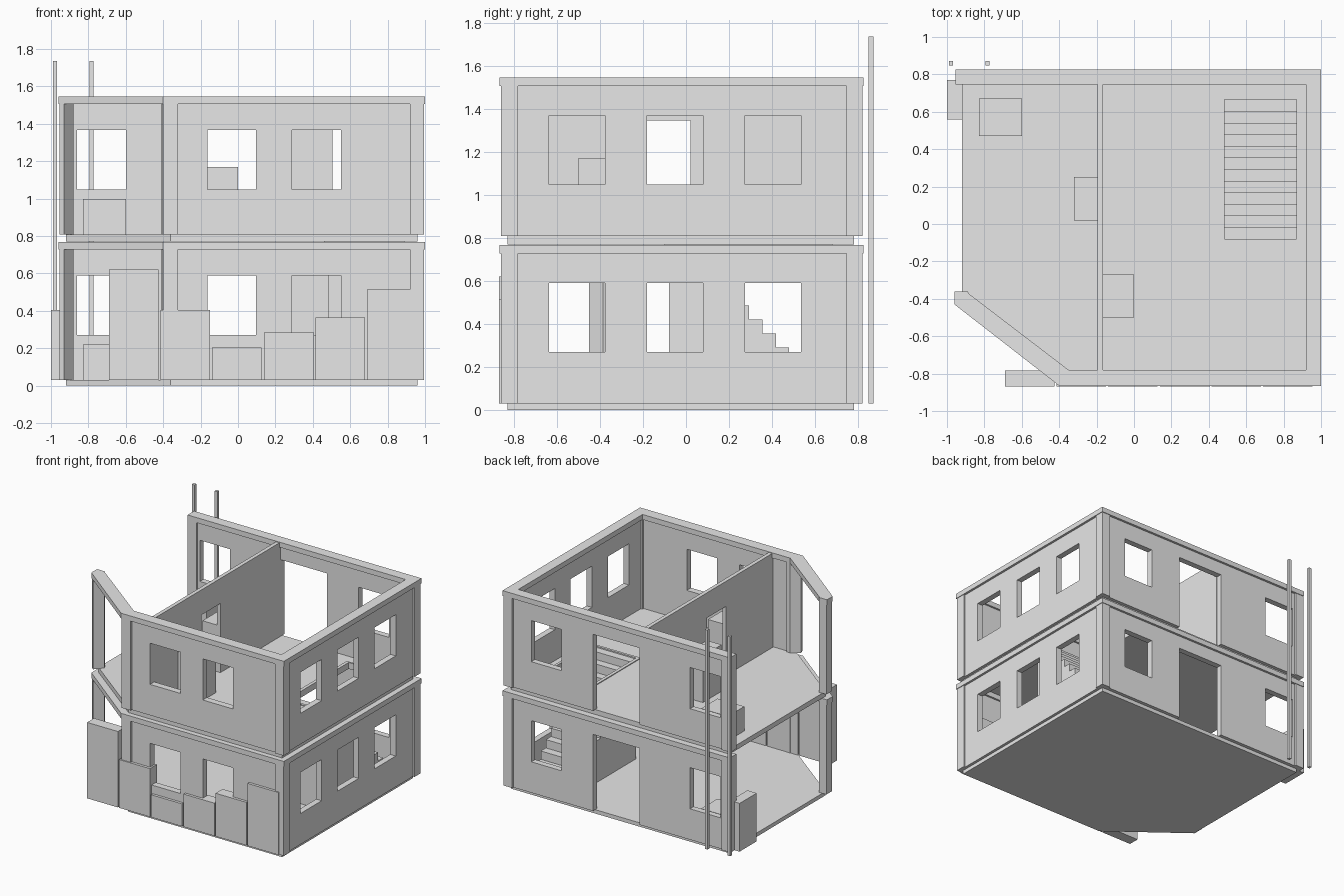
import bpy
import bmesh

cube = bpy.data.objects.get("Cube")
if cube:
    bpy.data.objects.remove(cube, do_unlink=True)

grey = bpy.data.materials.new("plain_grey")
grey.use_nodes = True
grey.diffuse_color = (0.8, 0.8, 0.8, 1)
grey.node_tree.nodes["Principled BSDF"].inputs["Base Color"].default_value = (0.8, 0.8, 0.8, 1)


def prism(bm, outline, z0, z1):
    """Extrude a flat outline from z0 to z1."""
    low = [bm.verts.new((x, y, z0)) for x, y in outline]
    high = [bm.verts.new((x, y, z1)) for x, y in outline]
    bm.faces.new(low)
    bm.faces.new(high)
    for i in range(len(outline)):
        j = (i + 1) % len(outline)
        bm.faces.new((low[i], low[j], high[j], high[i]))


def rect(x0, x1, y0, y1):
    return [(x0, y0), (x1, y0), (x1, y1), (x0, y1)]


def make(name, solids):
    """One object from a list of (outline, z0, z1)."""
    bm = bmesh.new()
    for outline, z0, z1 in solids:
        prism(bm, outline, z0, z1)
    bmesh.ops.recalc_face_normals(bm, faces=bm.faces)
    mesh = bpy.data.meshes.new(name)
    bm.to_mesh(mesh)
    bm.free()
    mesh.materials.append(grey)
    obj = bpy.data.objects.new(name, mesh)
    bpy.context.collection.objects.link(obj)
    return obj


def box(name, x0, x1, y0, y1, z0, z1):
    return make(name, [(rect(x0, x1, y0, y1), z0, z1)])


def cut(obj, solids):
    """Cut openings out of an object."""
    cutter = make("cutter", solids)
    cutter.hide_render = True
    mod = obj.modifiers.new("openings", "BOOLEAN")
    mod.operation = "DIFFERENCE"
    mod.solver = "EXACT"
    mod.object = cutter
    bpy.context.view_layer.objects.active = obj
    bpy.ops.object.modifier_apply(modifier=mod.name)
    bpy.data.objects.remove(cutter, do_unlink=True)


# Outer and inner lines of the wall frame
L, R, F, B = -0.955, 0.995, -0.86, 0.82
RI, FI, BI = 0.92, -0.78, 0.745
SLAB = [(-0.92, 0.78), (0.96, 0.78), (0.96, -0.83), (-0.36, -0.83), (-0.92, -0.4)]
STAIR_HOLE = rect(0.485, 0.87, -0.08, 0.665)

posts = {
    "front_right_post": rect(RI, R, F, FI),
    "back_right_post": rect(RI, R, BI, B),
    "back_left_post": rect(L, -0.88, BI, B),
    "front_corner_post": [(-0.40, F), (-0.32, F), (-0.32, FI), (-0.35, FI), (-0.41, -0.825)],
    "side_corner_post": [(L, -0.36), (L, -0.43), (-0.93, -0.45), (-0.88, -0.385), (-0.89, -0.36)],
}
beams = {
    "front_beam": rect(-0.37, 1.0, F - 0.005, FI),
    "right_beam": rect(RI, 1.0, FI, BI),
    "back_beam": rect(L, 1.0, BI, B + 0.005),
    "diagonal_beam": [(-0.96, -0.36), (-0.96, -0.43), (-0.40, -0.865),
                      (-0.37, -0.865), (-0.35, FI), (-0.88, -0.375), (-0.89, -0.36)],
}

for storey, base in (("lower", 0.03), ("upper", 0.808)):
    slab_low = 0 if storey == "lower" else 0.77
    sill, head, door_head, beam_low, top = (base + h for h in (0.24, 0.56, 0.595, 0.697, 0.737))

    # Floor slab
    slab = make(storey + "_floor", [(SLAB, slab_low, base)])
    if storey == "upper":
        cut(slab, [(STAIR_HOLE, 0.7, 0.9)])

    # Posts and top beams
    for name, outline in posts.items():
        make(storey + "_" + name, [(outline, base, beam_low)])
    for name, outline in beams.items():
        make(storey + "_" + name, [(outline, beam_low, top)])

    # Wall panels, set back from the frame
    front = box(storey + "_front_wall", -0.33, 0.93, F + 0.013, FI - 0.015, base, beam_low)
    cut(front, [(rect(x, x + 0.26, -1, -0.7), sill, head) for x in (-0.163, 0.29)])

    right = box(storey + "_right_wall", RI + 0.015, R - 0.013, -0.79, 0.755, base, beam_low)
    cut(right, [(rect(0.8, 1.1, y, y + 0.26), sill, head) for y in (-0.635, -0.18, 0.275)])

    back = box(storey + "_back_wall", -0.89, 0.93, BI + 0.015, B - 0.013, base, beam_low)
    cut(back, [(rect(x, x + 0.26, 0.7, 0.9), sill, head) for x in (-0.86, 0.505)]
        + [(rect(-0.165, 0.235, 0.7, 0.9), base - 0.01, door_head)])

    # Crate near the back left corner
    box(storey + "_crate", -0.83, -0.60, 0.47, 0.67, base, base + 0.19)

# Upper partition with doorway
partition = box("partition_wall", -0.195, -0.165, FI - 0.01, BI + 0.01, 0.808, 1.54)
cut(partition, [(rect(-0.3, -0.1, -0.21, 0.02), 0.79, 1.345)])

# Furniture beside the partition
box("cabinet", -0.165, 0.0, -0.5, -0.27, 0.808, 1.17)
box("side_cabinet", -0.32, -0.195, 0.02, 0.25, 0.808, 1.17)

# Solid staircase climbing towards the front
count, going, rise = 12, 0.062, 0.065
for i in range(count):
    y = 0.665 - i * going
    box("stair_step", 0.485, 0.87, y - going, y, 0.03, min(0.03 + rise * (i + 1), 0.805))

# Raised rim around the stairwell
rim = make("stairwell_rim", [(rect(0.46, 0.89, -0.1, 0.68), 0.765, 0.814)])
cut(rim, [(STAIR_HOLE, 0.7, 0.9)])

# Row of barrier slabs along the front
for x, height in ((-0.69, 0.62), (-0.415, 0.405), (-0.14, 0.205),
                  (0.14, 0.285), (0.415, 0.365), (0.69, 0.515)):
    box("front_barrier", x, x + 0.265, -0.868, -0.782, 0.03, height)
box("side_barrier", -1.0, -0.92, 0.56, 0.77, 0.03, 0.405)

# Two tall poles behind the building
for x in (-0.99, -0.795):
    box("pole", x, x + 0.023, 0.848, 0.871, 0.03, 1.735)
